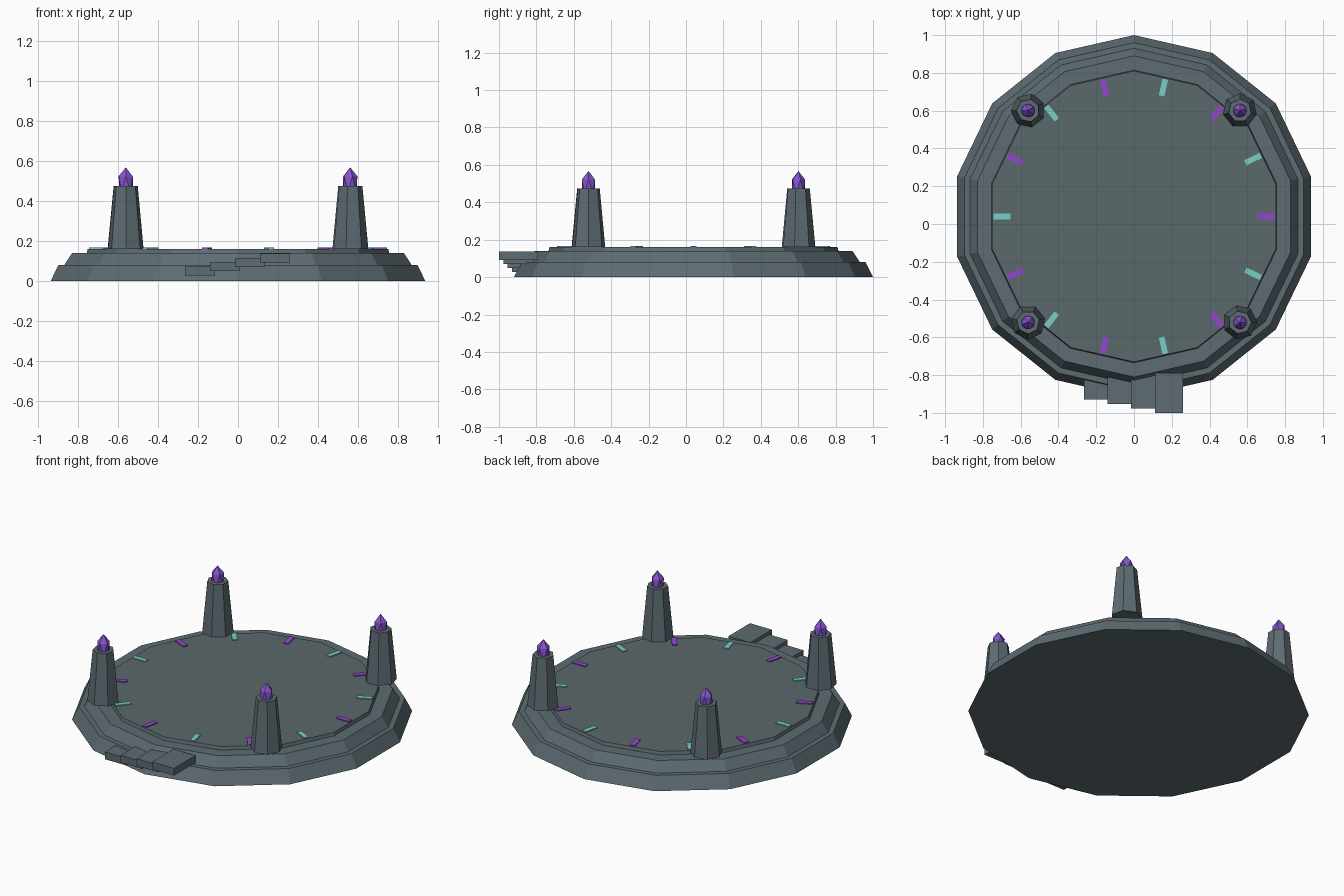
import bpy
import bmesh
from math import cos, sin, pi, radians
from mathutils import Matrix, Vector

if "Cube" in bpy.data.objects:
    bpy.data.objects.remove(bpy.data.objects["Cube"], do_unlink=True)

CENTRE = Vector((0, 0.04, 0))
SIDES = 14
FLOOR = 0.16


def material(name, rgb):
    mat = bpy.data.materials.new(name)
    mat.use_nodes = True
    colour = (*rgb, 1)
    mat.diffuse_color = colour
    mat.node_tree.nodes["Principled BSDF"].inputs["Base Color"].default_value = colour
    return mat


stone = material("slate stone", (0.11, 0.15, 0.17))
paving = material("floor stone", (0.105, 0.14, 0.15))
teal = material("teal glow", (0.18, 0.62, 0.56))
violet = material("violet glow", (0.30, 0.06, 0.62))
crystal_mat = material("purple crystal", (0.24, 0.09, 0.62))


def make_object(name, bm, *mats):
    mesh = bpy.data.meshes.new(name)
    bmesh.ops.recalc_face_normals(bm, faces=bm.faces)
    bm.to_mesh(mesh)
    bm.free()
    for mat in mats:
        mesh.materials.append(mat)
    obj = bpy.data.objects.new(name, mesh)
    bpy.context.collection.objects.link(obj)
    return obj


def lathe(profile, sides, centre, start):
    """Stack of polygon rings (radius, height), capped at both ends."""
    bm = bmesh.new()
    rings = []
    for r, z in profile:
        angles = [start + 2 * pi * i / sides for i in range(sides)]
        rings.append([bm.verts.new((centre.x + r * cos(a), centre.y + r * sin(a), z))
                      for a in angles])
    for low, high in zip(rings, rings[1:]):
        for i in range(sides):
            j = (i + 1) % sides
            bm.faces.new((low[i], low[j], high[j], high[i]))
    bm.faces.new(rings[0])
    bm.faces.new(rings[-1])
    return bm


def box(name, centre, size, mat, angle=0):
    bm = bmesh.new()
    place = (Matrix.Translation(centre) @ Matrix.Rotation(angle, 4, "Z")
             @ Matrix.Diagonal((*size, 1)))
    bmesh.ops.create_cube(bm, size=1, matrix=place)
    return make_object(name, bm, mat)


# Stepped platform with a paved top
platform = make_object("platform", lathe(
    [(0.96, 0), (0.92, 0.08), (0.89, 0.08), (0.85, 0.14), (0.775, 0.14), (0.77, FLOOR)],
    SIDES, CENTRE, pi / 2), stone, paving)
for face in platform.data.polygons:
    if face.center.z > FLOOR - 0.001:
        face.material_index = 1

# Glowing floor markers, alternating colours
for i in range(SIDES):
    a = 2 * pi * i / SIDES
    spot = CENTRE + Vector((0.7 * cos(a), 0.7 * sin(a), FLOOR))
    box(f"floor_marker_{i + 1}", spot, (0.09, 0.03, 0.012), teal if i % 2 else violet, a)

# Four tapered pillars, each with a crystal
for i in range(4):
    a = radians(45 + 90 * i)
    spot = CENTRE + 0.793 * Vector((cos(a), sin(a), 0))
    make_object(f"pillar_{i + 1}", lathe(
        [(0.091, FLOOR), (0.061, 0.475)], 7, spot, a + pi / 4), stone)
    bm = bmesh.new()
    place = (Matrix.Translation(spot + Vector((0, 0, 0.485)))
             @ Matrix.Rotation(a + pi / 4, 4, "Z") @ Matrix.Diagonal((1, 1, 2, 1)))
    bmesh.ops.create_icosphere(bm, subdivisions=1, radius=0.041, matrix=place)
    make_object(f"crystal_{i + 1}", bm, crystal_mat)

# Entry steps rising to the model's left
BACK = -0.79
for i in range(4):
    front = -0.93 - 0.0233 * i
    box(f"step_{i + 1}", Vector((-0.19 + 0.125 * i, (front + BACK) / 2, 0.049 + 0.0215 * i)),
        (0.15, BACK - front, 0.045), stone)
